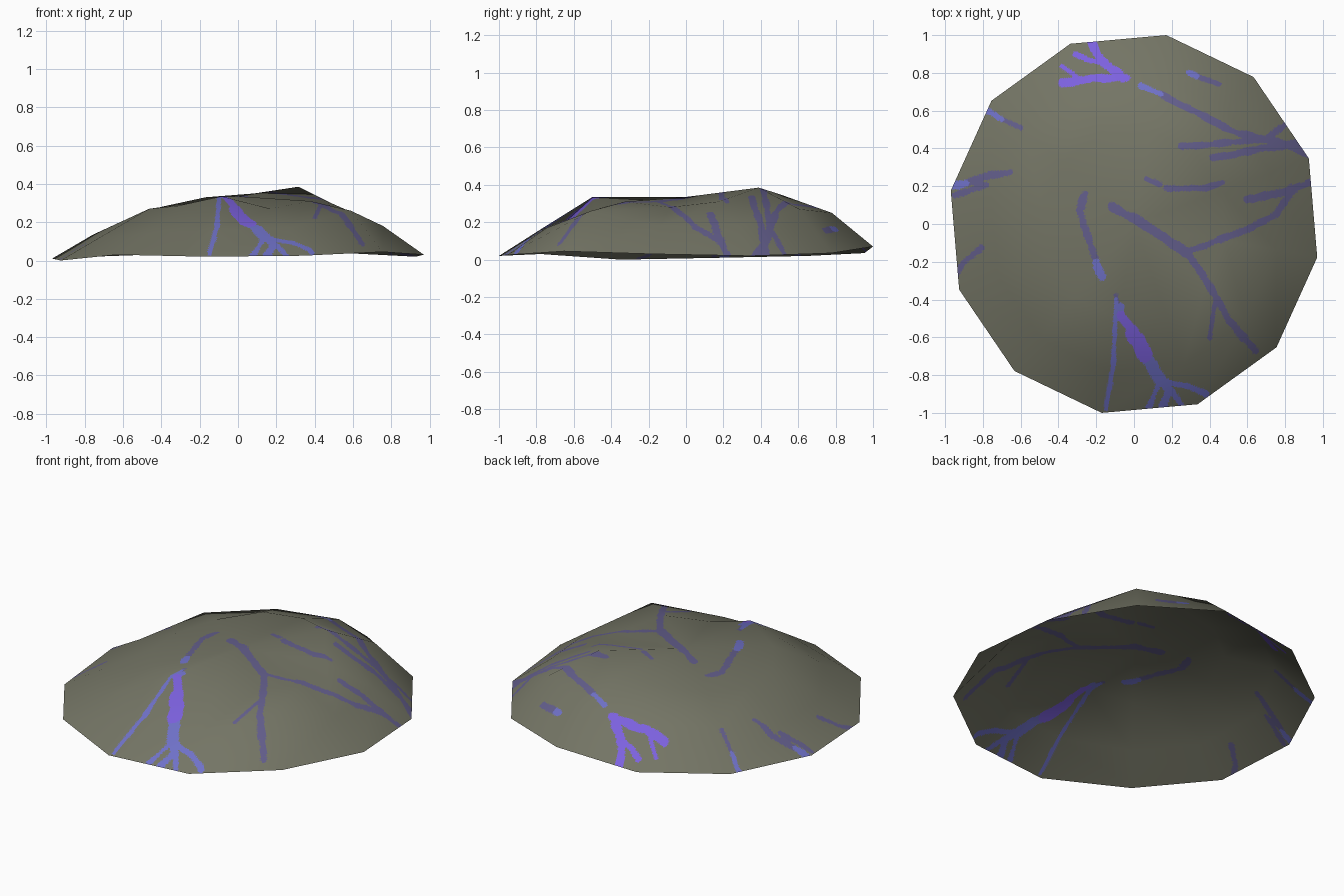
import bpy, bmesh, math
from mathutils import Vector, noise

if "Cube" in bpy.data.objects:
    bpy.data.objects.remove(bpy.data.objects["Cube"])

# Coarse mound: 12-sided rings, heights listed clockwise from 80 degrees
RINGS = [
    (1.0, [.07, .035, .02, .03, .045, .025, .02, .03, .0, .01, .02, .035]),
    (.78, [.25, .27, .18, .18, .26, .17, .16, .14, .12, .135, .20, .22]),
    (.50, [.35, .385, .31, .28, .31, .27, .335, .285, .27, .26, .285, .33]),
]
CENTRE_Z = .335
STEPS = 40          # fine pieces per coarse edge, so the veins get clean outlines

# Painted veins: (half width, points seen from above)
VIOLET = [
    (.026, [(-.22, .97), (-.18, .87), (-.06, .77)]),
    (.022, [(-.38, .745), (-.22, .77), (-.04, .775)]),
    (.014, [(-.31, .90), (-.25, .87), (-.17, .855)]),
    (.014, [(-.38, .835), (-.33, .80), (-.29, .765)]),
    (.026, [(-.07, -.48), (-.01, -.57)]),
    (.042, [(-.01, -.57), (.06, -.69)]),
]
BLUE = [
    (.034, [(.06, -.69), (.14, -.83)]),
    (.022, [(.12, -.80), (.18, -.88), (.15, -.98)]),
    (.016, [(.13, -.85), (.08, -.97)]),
    (.017, [(.15, -.83), (.29, -.86), (.38, -.90)]),
    (.015, [(.19, -.87), (.25, -.96)]),
    (.013, [(-.095, -.40), (-.11, -.75), (-.15, -.98)]),
    (.024, [(-.07, -.44), (-.08, -.49)]),
    (.022, [(-.20, -.20), (-.17, -.28)]),
    (.022, [(-.98, .20), (-.89, .215)]),
    (.016, [(-.78, .60), (-.70, .555)]),
    (.015, [(.29, .80), (.33, .785)]),
    (.016, [(.04, .73), (.14, .69)]),
]
MUTED = [
    (.020, [(.14, .69), (.35, .58), (.55, .48), (.92, .40)]),
    (.022, [(.42, .35), (.62, .39), (.94, .44)]),
    (.018, [(.25, .41), (.50, .43), (.70, .45), (.82, .54)]),
    (.016, [(.80, .42), (.93, .36)]),
    (.014, [(.33, .785), (.45, .74)]),
    (.014, [(.06, .24), (.14, .21)]),
    (.017, [(.17, .19), (.38, .19), (.47, .22)]),
    (.022, [(.93, .22), (.80, .17), (.60, .13)]),
    (.019, [(.84, .18), (.75, .05), (.60, -.03), (.30, -.14)]),
    (.026, [(-.11, .09), (.05, .0), (.18, -.09), (.29, -.16)]),
    (.020, [(.29, -.16), (.40, -.33), (.50, -.50), (.64, -.67)]),
    (.013, [(.43, -.40), (.40, -.60)]),
    (.020, [(-.26, .16), (-.29, .07), (-.24, -.08), (-.20, -.20)]),
    (.014, [(-.095, -.38), (-.08, -.46)]),
    (.022, [(-.89, .215), (-.80, .25), (-.66, .27)]),
    (.016, [(-.95, .15), (-.78, .21)]),
    (.016, [(-.95, -.28), (-.90, -.20), (-.81, -.13)]),
    (.013, [(-.70, .555), (-.60, .51)]),
]


def linear(r, g, b):
    f = lambda c: (c / 255 / 12.92) if c < 10 else ((c / 255 + .055) / 1.055) ** 2.4
    return (f(r), f(g), f(b), 1)


def material(name, rgb):
    m = bpy.data.materials.new(name)
    m.diffuse_color = linear(*rgb)
    m.use_nodes = True
    m.node_tree.nodes["Principled BSDF"].inputs["Base Color"].default_value = m.diffuse_color
    return m


def segment_distance(p, a, b):
    ab = b - a
    t = max(0, min(1, (p - a).dot(ab) / ab.length_squared))
    return (p - a - ab * t).length


SEGMENTS = [(slot, w, Vector(a), Vector(b))
            for slot, veins in ((1, VIOLET), (2, BLUE), (3, MUTED))
            for w, pts in veins for a, b in zip(pts, pts[1:])]


def vein_slot(p, segments):
    wobble = .95 + .5 * noise.noise(Vector((p.x * 14, p.y * 14, 3)))
    for slot, w, a, b in segments:
        if segment_distance(p, a, b) < w * wobble:
            return slot
    return 0


# Coarse low-poly mound, giving the shape and its smooth normals
coarse = bmesh.new()
rings = []
for r, heights in RINGS:
    ring = []
    for i, z in enumerate(heights):
        a = math.radians(80 - 30 * i)
        ring.append(coarse.verts.new((.985 * r * math.cos(a), 1.0154 * r * math.sin(a), z)))
    rings.append(ring)
top = coarse.verts.new((0, 0, CENTRE_Z))
for i in range(12):
    j = (i + 1) % 12
    for lo, hi in zip(rings, rings[1:]):
        coarse.faces.new((lo[j], lo[i], hi[i]))
        coarse.faces.new((lo[j], hi[i], hi[j]))
    coarse.faces.new((rings[-1][j], rings[-1][i], top))
coarse.normal_update()

# Split each coarse triangle finely where veins cross, keeping shape and normals
verts, normals, faces, slots, lookup = [], [], [], [], {}


def fine_vert(tri, i, j, n):
    w = ((n - i - j) / n, i / n, j / n)
    co = sum((v.co * k for v, k in zip(tri, w)), Vector())
    key = tuple(round(c, 5) for c in co)
    if key not in lookup:
        lookup[key] = len(verts)
        verts.append(co)
        normals.append(sum((v.normal * k for v, k in zip(tri, w)), Vector()).normalized())
    return lookup[key]


for f in coarse.faces:
    tri = list(f.verts)
    mid = f.calc_center_median().xy
    reach = max((v.co.xy - mid).length for v in tri) + .07
    near = [s for s in SEGMENTS if segment_distance(mid, s[2], s[3]) < reach]
    n = STEPS
    for i in range(n):
        for j in range(n - i):
            cells = [((i, j), (i + 1, j), (i, j + 1))]
            if i + j < n - 1:
                cells.append(((i + 1, j), (i + 1, j + 1), (i, j + 1)))
            for cell in cells:
                ids = [fine_vert(tri, a, b, n) for a, b in cell]
                faces.append(ids)
                slots.append(vein_slot(sum((verts[k] for k in ids), Vector()).xy / 3, near))
coarse.free()

# Mound object with veins coloured by distance to their paths
mesh = bpy.data.meshes.new("mound")
mesh.from_pydata(verts, [], faces)
for m in (material("mossy_grey", (116, 117, 101)), material("bright_violet", (124, 97, 222)),
          material("periwinkle", (111, 113, 200)), material("dusky_purple", (99, 94, 140))):
    mesh.materials.append(m)
mesh.polygons.foreach_set("material_index", slots)
mesh.polygons.foreach_set("use_smooth", [True] * len(faces))
mesh.update()
mesh.normals_split_custom_set_from_vertices(normals)
mound = bpy.data.objects.new("mound", mesh)
bpy.context.collection.objects.link(mound)
